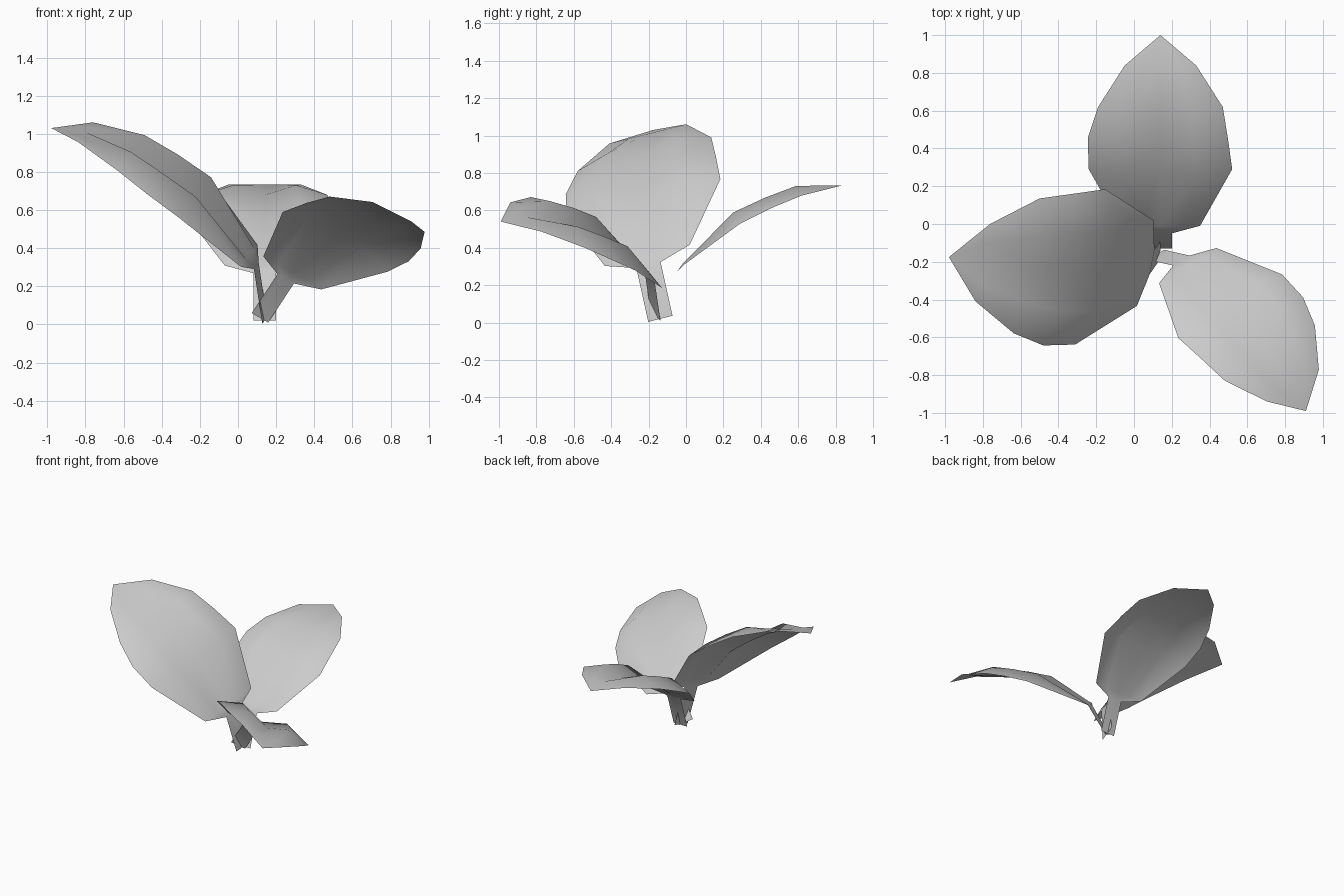
import bpy
import bmesh
from mathutils import Matrix, Vector

cube = bpy.data.objects.get("Cube")
if cube:
    bpy.data.objects.remove(cube, do_unlink=True)

# Single grey leaf material
grey = bpy.data.materials.new("leaf_grey")
grey.use_nodes = True
colour = (0.6, 0.6, 0.6, 1.0)
grey.diffuse_color = colour
grey.node_tree.nodes["Principled BSDF"].inputs["Base Color"].default_value = colour

# Leaf cross-sections from stem to tip:
# left half width, right half width, distance along, arch height, pleat height
SECTIONS = [
    (0.06, 0.06, 0.0, 0.0, 0.0),
    (0.06, 0.06, 0.20, 0.17, 0.0),
    (0.21, 0.21, 0.255, 0.183, 0.01),
    (0.38, 0.38, 0.626, 0.212, 0.07),
    (0.385, 0.357, 0.81, 0.195, 0.065),
    (0.33, 0.33, 0.985, 0.166, 0.06),
    (0.19, 0.19, 1.20, 0.097, 0.0),
]
LEAF_LENGTH = 1.33


def leaf_mesh(name):
    """Pleated leaf blade: raised on both sides of a lower midrib."""
    bm = bmesh.new()
    rows = []
    for left, right, along, arch, pleat in SECTIONS:
        row = []
        for step in (-1, -0.5, 0, 0.5, 1):
            half = left if step < 0 else right
            lift = pleat if abs(step) == 0.5 else 0
            row.append(bm.verts.new((step * half, along, arch + lift)))
        rows.append(row)
    tip = bm.verts.new((0, LEAF_LENGTH, 0))
    for low, high in zip(rows, rows[1:]):
        for i in range(len(low) - 1):
            bm.faces.new((low[i], low[i + 1], high[i + 1], high[i]))
    for a, b in zip(rows[-1], rows[-1][1:]):
        bm.faces.new((a, b, tip))
    mesh = bpy.data.meshes.new(name)
    bm.to_mesh(mesh)
    bm.free()
    mesh.materials.append(grey)
    mesh.shade_smooth()
    return mesh


def place_leaf(name, base, tip, side):
    """Aim a leaf from base to tip, with side as its right-hand direction."""
    base, reach = Vector(base), Vector(tip) - Vector(base)
    forward = reach.normalized()
    across = Vector(side)
    across = (across - forward * across.dot(forward)).normalized()
    up = across.cross(forward)
    frame = Matrix((across, forward, up)).transposed().to_4x4()
    mesh = leaf_mesh(name)
    mesh.transform(Matrix.Translation(base) @ frame @ Matrix.Scale(reach.length / LEAF_LENGTH, 4))
    leaf = bpy.data.objects.new(name, mesh)
    bpy.context.collection.objects.link(leaf)


# Three leaves fanning out from a common root
place_leaf("back_leaf", (0.14, -0.13, 0.02), (0.14, 1.0, 0.72), (1, 0, 0))
place_leaf("right_leaf", (0.14, -0.137, 0.02), (-0.98, -0.175, 1.03), (0.15, 0.825, 0.215))
place_leaf("left_leaf", (0.115, -0.163, 0.035), (0.91, -0.99, 0.54), (-0.56, -0.33, 0.31))
